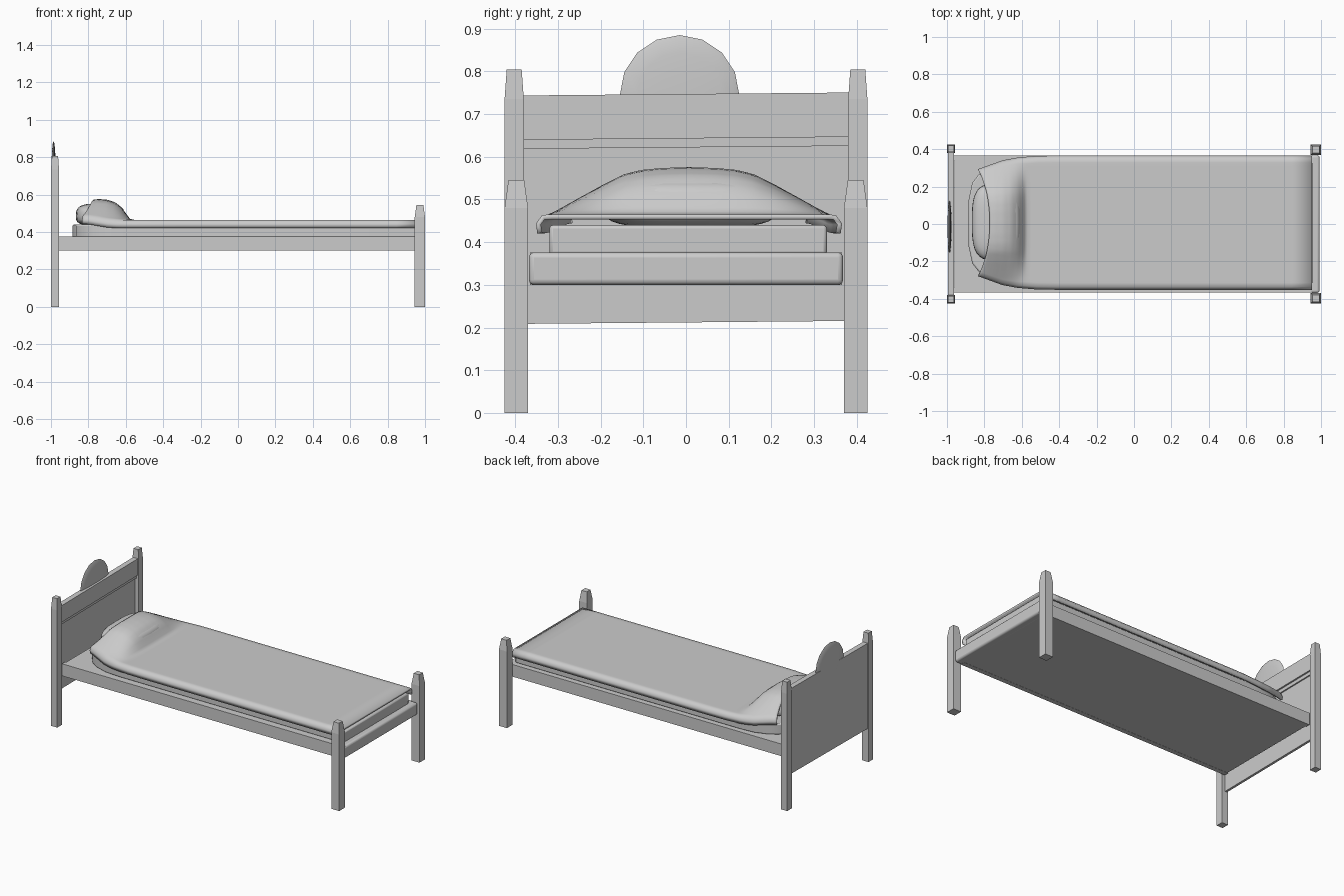
import bpy, bmesh, math

if "Cube" in bpy.data.objects:
    bpy.data.objects.remove(bpy.data.objects["Cube"])


def finish(name, bm):
    bmesh.ops.recalc_face_normals(bm, faces=bm.faces)
    me = bpy.data.meshes.new(name)
    bm.to_mesh(me)
    bm.free()
    ob = bpy.data.objects.new(name, me)
    bpy.context.collection.objects.link(ob)
    return ob


def smooth(ob, angle=40):
    bpy.ops.object.select_all(action='DESELECT')
    ob.select_set(True)
    bpy.context.view_layer.objects.active = ob
    bpy.ops.object.shade_smooth_by_angle(angle=math.radians(angle))


def loft(name, rings):
    # closed rings of equal point count, capped at both ends
    bm = bmesh.new()
    vs = [[bm.verts.new(p) for p in r] for r in rings]
    n = len(vs[0])
    for a, b in zip(vs, vs[1:]):
        for i in range(n):
            bm.faces.new((a[i], a[(i + 1) % n], b[(i + 1) % n], b[i]))
    bm.faces.new(vs[0])
    bm.faces.new(vs[-1])
    return finish(name, bm)


def rect(x0, x1, y0, y1, z, inset=0.0):
    i = inset
    return [(x0 + i, y0 + i, z), (x1 - i, y0 + i, z), (x1 - i, y1 - i, z), (x0 + i, y1 - i, z)]


def box(name, x0, x1, y0, y1, z0, z1):
    return loft(name, [rect(x0, x1, y0, y1, z0), rect(x0, x1, y0, y1, z1)])


def bevel(ob, width, segments):
    m = ob.modifiers.new("bevel", 'BEVEL')
    m.width, m.segments = width, segments
    smooth(ob)


def interp(pts, t):
    # smooth interpolation through a short list of (t, value) pairs
    if t <= pts[0][0]:
        return pts[0][1]
    for (a, va), (b, vb) in zip(pts, pts[1:]):
        if t <= b:
            return va + (vb - va) * (t - a) / (b - a)
    return pts[-1][1]


# Four posts with tapered tops
for side, s in (("front", -1), ("back", 1)):
    for end, x0, x1, yi, shoulder, top, inset in (
            ("head", -1.0, -0.957, 0.38, 0.735, 0.805, 0.005),
            ("foot", 0.945, 1.0, 0.37, 0.48, 0.545, 0.009)):
        ya, yb = sorted((s * yi, s * 0.425))
        loft(f"{end}_post_{side}", [rect(x0, x1, ya, yb, 0), rect(x0, x1, ya, yb, shoulder),
                                    rect(x0, x1, ya, yb, top, inset)])

# Headboard, very slightly tilted: recessed panel, middle strip, top rail
profile = [(-0.995, 0.212), (-0.98, 0.212), (-0.98, 0.622), (-0.972, 0.622),
           (-0.972, 0.643), (-0.962, 0.643), (-0.962, 0.747), (-0.995, 0.747)]
loft("headboard", [[(x, y, z + 0.009 * y) for x, z in profile] for y in (-0.382, 0.382)])

# Faceted disc ornament on the headboard
bm = bmesh.new()
bmesh.ops.create_uvsphere(bm, u_segments=16, v_segments=8, radius=1)
for v in bm.verts:
    x, y, z = v.co
    v.co = (-0.986 + z * 0.011, -0.015 + 0.14 * y, 0.745 + 0.14 * x)
smooth(finish("headboard_disc", bm), 30)

# Bed base, side rails and foot rail
box("bed_base", -0.96, 0.96, -0.337, 0.337, 0.301, 0.374)
for side, a, b in (("front", -0.366, -0.337), ("back", 0.337, 0.366)):
    box(f"side_rail_{side}", -0.965, 0.95, a, b, 0.30, 0.376)
bevel(box("foot_rail", 0.94, 0.992, -0.368, 0.368, 0.30, 0.376), 0.012, 3)

# Mattress with a rounded head end
half = [(0.955, 0.325), (-0.60, 0.325), (-0.70, 0.318), (-0.78, 0.292), (-0.83, 0.26),
        (-0.865, 0.215), (-0.885, 0.12)]
outline = half + [(x, -y) for x, y in reversed(half)]
bevel(loft("mattress", [[(x, y + 0.005, z) for x, y in outline] for z in (0.37, 0.44)]), 0.008, 2)

# Pillow: squarish ellipsoid
bm = bmesh.new()
bmesh.ops.create_uvsphere(bm, u_segments=32, v_segments=16, radius=1)
for v in bm.verts:
    x, y, z = (math.copysign(abs(c) ** 0.62, c) for c in v.co)
    v.co = (-0.737 + 0.13 * x, 0.01 + 0.205 * y, 0.483 + z * (0.069 if z > 0 else 0.05))
smooth(finish("pillow", bm), 80)

# Blanket draped over mattress and pillow
along = [(-0.87, 0.55), (-0.82, 0.84), (-0.79, 0.95), (-0.745, 1.0), (-0.70, 0.97), (-0.66, 0.84),
         (-0.63, 0.62), (-0.605, 0.3), (-0.585, 0.07), (-0.56, 0.0)]
across = [(0, 1.0), (0.06, 0.985), (0.11, 0.94), (0.15, 0.85), (0.20, 0.62), (0.25, 0.37),
          (0.30, 0.12), (0.33, 0.0)]
width = [(-0.83, 0.275), (-0.78, 0.293), (-0.70, 0.322), (-0.62, 0.337), (-0.50, 0.347), (0.95, 0.347)]
xs = [-0.79 + 0.012 * i for i in range(22)] + [-0.52 + 0.105 * i for i in range(15)]
inner = [-0.975 + 1.95 * i / 40 for i in range(41)]
bm = bmesh.new()
rows = []
for x in xs:
    pull = max(0, min(1, (-0.56 - x) / 0.23))
    row = []
    for t, drop in [(-0.99, 0.031), (-1, 0.012)] + [(t, 0) for t in inner] + [(1, 0.012), (0.99, 0.031)]:
        px = x + pull * (0.02 - 0.06 * t * t)
        w = interp(width, px)
        y = w * t
        z = 0.453 + 0.111 * interp(along, px) * interp(across, abs(y)) - drop
        row.append(bm.verts.new((px if x < 0.9 else 0.953, y + 0.007, z)))
    rows.append(row)
for a, b in zip(rows, rows[1:]):
    for i in range(len(a) - 1):
        bm.faces.new((a[i], b[i], b[i + 1], a[i + 1]))
blanket = finish("blanket", bm)
if blanket.data.polygons[len(blanket.data.polygons) // 2].normal.z < 0:
    blanket.data.flip_normals()
m = blanket.modifiers.new("thickness", 'SOLIDIFY')
m.thickness, m.offset = 0.012, -1
smooth(blanket, 60)
